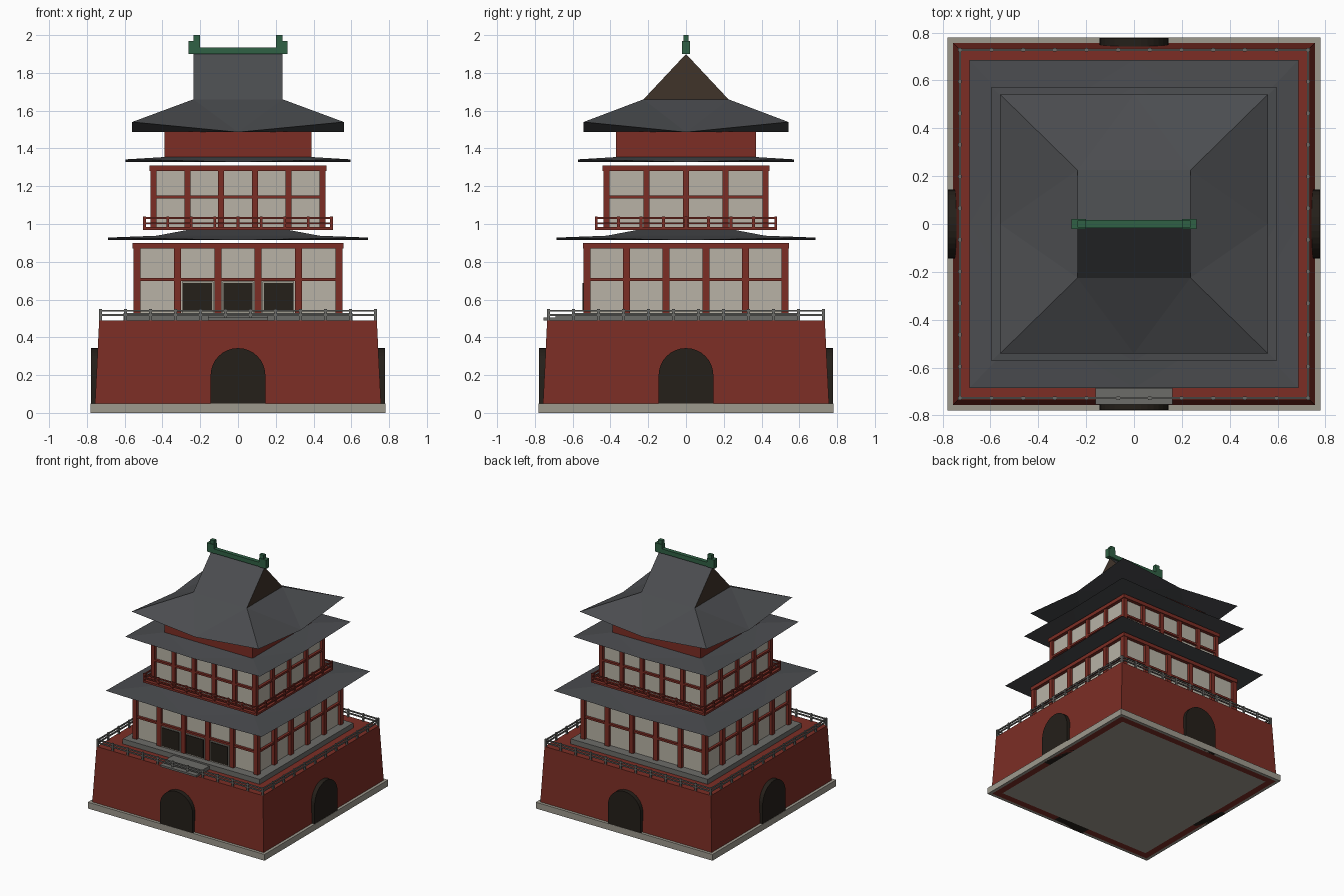
import bpy, bmesh, math

if "Cube" in bpy.data.objects:
    bpy.data.objects.remove(bpy.data.objects["Cube"])


def mat(name, r, g, b):
    m = bpy.data.materials.new(name)
    m.diffuse_color = (r, g, b, 1)
    m.use_nodes = True
    m.node_tree.nodes["Principled BSDF"].inputs["Base Color"].default_value = m.diffuse_color
    return m


RED = mat("red_paint", 0.20, 0.027, 0.018)
STONE = mat("stone", 0.34, 0.32, 0.27)
RAIL = mat("rail_grey", 0.15, 0.15, 0.14)
WALL = mat("plaster", 0.48, 0.45, 0.38)
DARK = mat("dark_wood", 0.018, 0.014, 0.01)
TILE = mat("roof_tile", 0.07, 0.073, 0.079)
GABLE = mat("gable_brown", 0.05, 0.033, 0.023)
GREEN = mat("ridge_green", 0.03, 0.12, 0.06)


def finish(name, bm, m):
    bmesh.ops.recalc_face_normals(bm, faces=bm.faces)
    me = bpy.data.meshes.new(name)
    bm.to_mesh(me)
    bm.free()
    o = bpy.data.objects.new(name, me)
    bpy.context.collection.objects.link(o)
    me.materials.append(m)
    return o


def add_box(bm, x0, x1, y0, y1, z0, z1, taper=1.0):
    vs = bmesh.ops.create_cube(bm, size=1)["verts"]
    cx, cy = (x0 + x1) / 2, (y0 + y1) / 2
    for v in vs:
        k = taper if v.co.z > 0 else 1
        v.co = (cx + v.co.x * (x1 - x0) * k, cy + v.co.y * (y1 - y0) * k,
                z0 + (v.co.z + 0.5) * (z1 - z0))


def boxes(name, m, *items):
    bm = bmesh.new()
    for it in items:
        add_box(bm, *it)
    return finish(name, bm, m)


def block(name, m, hx, hy, z0, z1, taper=1.0):
    return boxes(name, m, (-hx, hx, -hy, hy, z0, z1, taper))


def ring(hx, hy, t, z0, z1):
    # four bars around a rectangle, centred on its outline
    a = t / 2
    return [(-hx - a, hx + a, s * hy - a, s * hy + a, z0, z1) for s in (-1, 1)] + \
           [(s * hx - a, s * hx + a, -hy + a, hy - a, z0, z1) for s in (-1, 1)]


def posts(hx, hy, nx, ny, t, z0, z1):
    # evenly spaced posts around a rectangle
    pts = set()
    for s in (-1, 1):
        pts |= {(round(-hx + 2 * hx * i / (nx - 1), 4), s * hy) for i in range(nx)}
        pts |= {(s * hx, round(-hy + 2 * hy * i / (ny - 1), 4)) for i in range(ny)}
    a = t / 2
    return [(x - a, x + a, y - a, y + a, z0, z1) for x, y in sorted(pts)]


def railing(name, m, hx, hy, nx, ny, z0, z1):
    boxes(name, m, *posts(hx, hy, nx, ny, 0.014, z0, z1),
          *ring(hx, hy, 0.009, z1 - 0.014, z1 - 0.004),
          *ring(hx, hy, 0.009, z0 + 0.024, z0 + 0.034))


def storey(name, hx, hy, nx, ny, t, z0, z1, zmid):
    block(name + "_wall", WALL, hx - 0.005, hy - 0.005, z0, z1)
    boxes(name + "_columns", RED, *posts(hx, hy, nx, ny, t, z0, z1))
    boxes(name + "_beams", RED, *ring(hx, hy, 0.045, z1 - 0.03, z1),
          *ring(hx, hy, 0.03, zmid - 0.008, zmid + 0.008))


def hip_roof(name, ex, ey, zc, zm, rings, ridge=None):
    # sharp eave with raised corners and low mid points, rising through inner rings
    bm = bmesh.new()
    sg = [(-1, -1), (1, -1), (1, 1), (-1, 1)]
    mids = [(0, -1), (1, 0), (0, 1), (-1, 0)]
    c = [bm.verts.new((sx * ex, sy * ey, zc)) for sx, sy in sg]
    md = [bm.verts.new((sx * ex, sy * ey, zm)) for sx, sy in mids]
    inn = [[bm.verts.new((sx * x, sy * y, z)) for sx, sy in sg] for x, y, z in rings]
    bm.faces.new(md[::-1])
    for i in range(4):
        j = (i + 1) % 4
        a = inn[0]
        for f in ((c[i], md[i], a[i]), (md[i], a[j], a[i]), (md[i], c[j], a[j]),
                  (md[i], md[j], c[j])):
            bm.faces.new(f)
        for lo, hi in zip(inn, inn[1:]):
            bm.faces.new((lo[i], lo[j], hi[j], hi[i]))
    top = inn[-1]
    if ridge:
        a, b = (bm.verts.new((s * rings[-1][0], 0, ridge)) for s in (-1, 1))
        bm.faces.new((top[0], top[1], b, a))
        bm.faces.new((top[2], top[3], a, b))
        for f in ((top[1], top[2], b), (top[3], top[0], a)):
            bm.faces.new(f).material_index = 1
    else:
        bm.faces.new(top)
    finish(name, bm, TILE).data.materials.append(GABLE)


# stone footing, battered red base on a red foot, inner floor
boxes("footing", STONE, *ring(0.7675, 0.7675, 0.025, 0, 0.05))
boxes("base_foot", RED, *ring(0.7275, 0.7275, 0.055, 0, 0.05))
block("base_floor", STONE, 0.70, 0.70, 0, 0.05)
block("base_body", RED, 0.757, 0.757, 0.05, 0.49, 0.735 / 0.757)

# arched gateways on all four sides
for k, side in enumerate(("front", "right", "back", "left")):
    bm = bmesh.new()
    prof = [(-0.145, -0.001), (0.145, -0.001)] + \
           [(0.145 * math.cos(math.pi * i / 16), 0.198 + 0.145 * math.sin(math.pi * i / 16))
            for i in range(17)]
    f = bm.faces.new([bm.verts.new((x, -0.778, max(z, 0))) for x, z in prof])
    ext = bmesh.ops.extrude_face_region(bm, geom=[f])["geom"]
    for v in ext:
        if isinstance(v, bmesh.types.BMVert):
            v.co.y = -0.70
    o = finish(side + "_arch", bm, DARK)
    o.rotation_euler.z = k * math.pi / 2

# terrace: railing, plinth and front steps
railing("terrace_railing", RAIL, 0.728, 0.728, 12, 12, 0.49, 0.55)
block("plinth", RAIL, 0.605, 0.59, 0.49, 0.53)
boxes("front_steps", RAIL, (-0.16, 0.16, -0.755, -0.69, 0.49, 0.505),
      (-0.16, 0.16, -0.69, -0.59, 0.49, 0.518))

# lower storey with three front doors
storey("lower_storey", 0.535, 0.523, 6, 6, 0.037, 0.53, 0.9, 0.705)
boxes("door_frames", STONE, *[(x - 0.083, x + 0.083, -0.54, -0.51, 0.53, 0.695)
                              for x in (-0.214, 0, 0.214)])
boxes("doors", DARK, *[(x - 0.076, x + 0.076, -0.547, -0.51, 0.54, 0.687)
                       for x in (-0.214, 0, 0.214)])
hip_roof("lower_eave", 0.688, 0.685, 0.928, 0.915,
         [(0.43, 0.42, 0.938), (0.26, 0.25, 0.97)])

# balcony and upper storey
block("balcony_floor", RED, 0.503, 0.483, 0.968, 0.984)
railing("balcony_railing", RED, 0.495, 0.476, 9, 9, 0.975, 1.04)
storey("upper_storey", 0.447, 0.42, 6, 5, 0.032, 0.975, 1.31, 1.142)
hip_roof("middle_eave", 0.595, 0.573, 1.342, 1.328, [(0.38, 0.36, 1.355)])

# attic wall and hip-and-gable top roof
block("attic_wall", RED, 0.388, 0.37, 1.34, 1.49)
hip_roof("top_roof", 0.56, 0.542, 1.54, 1.486, [(0.236, 0.225, 1.66)], ridge=1.9)

# ridge beam with end ornaments
boxes("ridge_beam", GREEN, (-0.262, 0.262, -0.016, 0.016, 1.9, 1.935))
for s, side in ((-1, "left"), (1, "right")):
    boxes(side + "_ridge_ornament", GREEN,
          (*sorted((s * 0.2, s * 0.262)), -0.02, 0.02, 1.9, 1.97),
          (*sorted((s * 0.2, s * 0.236)), -0.014, 0.014, 1.95, 2.0))
